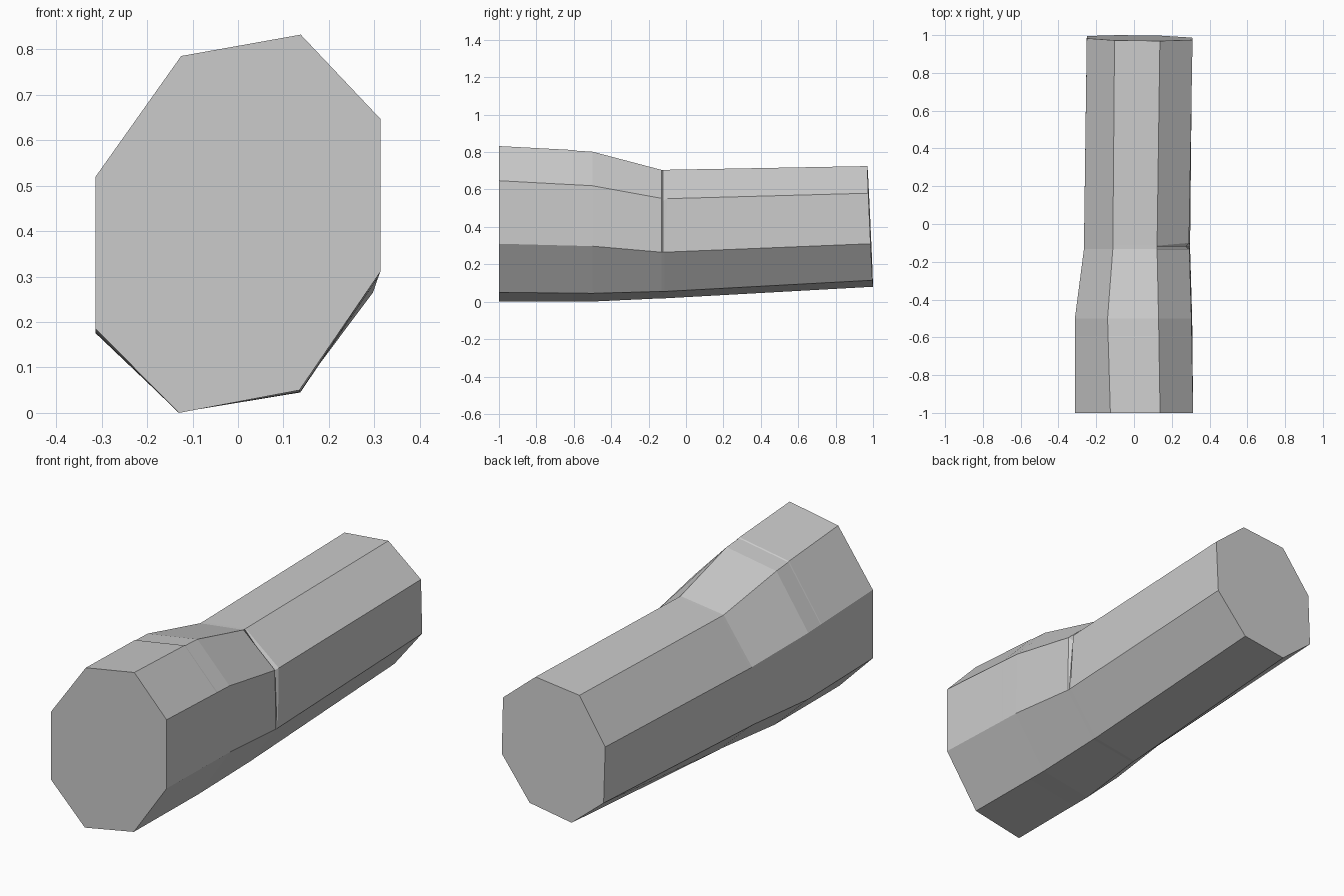
import bpy, bmesh

if "Cube" in bpy.data.objects:
    bpy.data.objects.remove(bpy.data.objects["Cube"])

# Eight-sided sections (x, z), starting at the upper right and going clockwise
FRONT = [(.138, .832), (.313, .647), (.313, .31), (.135, .05),
         (-.13, 0), (-.313, .185), (-.313, .52), (-.125, .785)]
SHOULDER = [(.13, .802), (.304, .62), (.308, .297), (.137, .045),
            (-.13, .001), (-.313, .175), (-.313, .50), (-.14, .757)]
NECK = [(.122, .705), (.293, .553), (.297, .265), (.14, .055),
        (-.10, .018), (-.265, .175), (-.265, .46), (-.112, .675)]
BACK = [(.137, .725), (.31, .58), (.308, .31), (.15, .115),
        (-.08, .08), (-.25, .22), (-.25, .49), (-.103, .70)]


def mix(a, b, t):
    return [(p[0] + (q[0] - p[0]) * t, p[1] + (q[1] - p[1]) * t)
            for p, q in zip(a, b)]


def flat(section, y):
    return [(x, y, z) for x, z in section]


def loft(name, rings):
    bm = bmesh.new()
    loops = [[bm.verts.new(p) for p in ring] for ring in rings]
    for a, b in zip(loops, loops[1:]):
        for i in range(len(a)):
            j = (i + 1) % len(a)
            bm.faces.new((a[i], a[j], b[j], b[i]))
    bm.faces.new(loops[0])
    bm.faces.new(loops[-1])
    bmesh.ops.recalc_face_normals(bm, faces=bm.faces)
    mesh = bpy.data.meshes.new(name)
    bm.to_mesh(mesh)
    bm.free()
    obj = bpy.data.objects.new(name, mesh)
    bpy.context.collection.objects.link(obj)
    return obj


# Thick end, with a faint seam behind the cap
seam = mix(FRONT, SHOULDER, .8)
seam_top = list(seam)
seam_top[0] = (seam[0][0], seam[0][1] + .003)
seam_top[7] = (seam[7][0], seam[7][1] + .003)

# Notch on the upper right of the neck
notch = list(NECK)
notch[1] = (.274, .54)
neck_notch = flat(notch, -.122)
neck_back = flat(NECK, -.115)
neck_back[1] = (.291, -.10, .551)

# Far end is cut at a slight slant
back_end = [(x, 1.0 - .045 * (z - .08) - .008 * (x + .08), z) for x, z in BACK]

loft("stepped_log", [
    flat(FRONT, -1), flat(seam_top, -.602), flat(seam, -.596),
    flat(SHOULDER, -.5), flat(NECK, -.132),
    neck_notch, neck_back, back_end])
